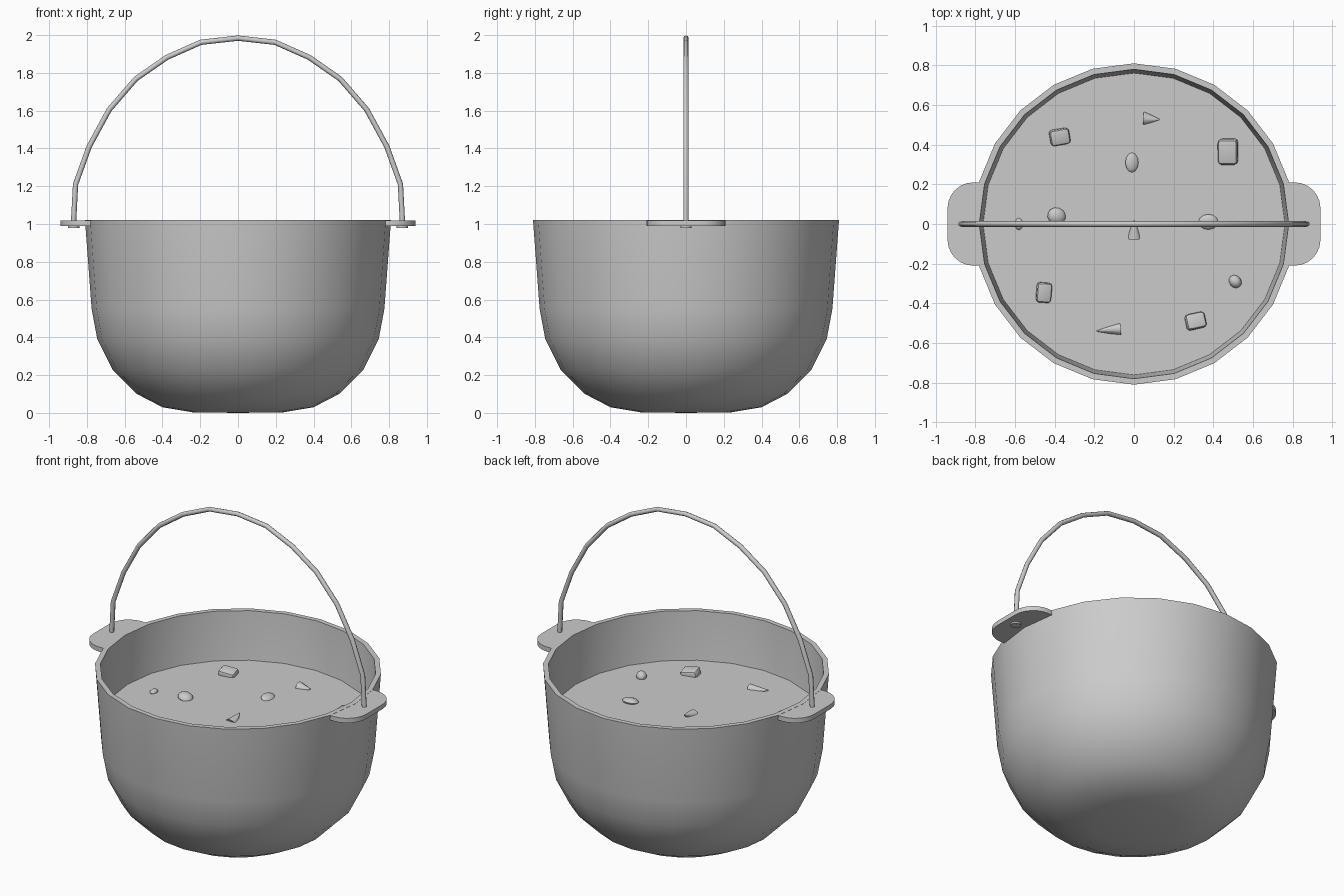
import bpy, bmesh
from math import sin, cos, pi, radians
from mathutils import Matrix, Vector, Euler

if "Cube" in bpy.data.objects:
    bpy.data.objects.remove(bpy.data.objects["Cube"])


def finish(name, bm, angle=35):
    bmesh.ops.recalc_face_normals(bm, faces=bm.faces[:])
    me = bpy.data.meshes.new(name)
    bm.to_mesh(me)
    bm.free()
    ob = bpy.data.objects.new(name, me)
    bpy.context.collection.objects.link(ob)
    bpy.ops.object.select_all(action='DESELECT')
    bpy.context.view_layer.objects.active = ob
    ob.select_set(True)
    bpy.ops.object.shade_smooth_by_angle(angle=radians(angle))
    return ob


def prism(name, pts, z0, z1):
    bm = bmesh.new()
    face = bm.faces.new([bm.verts.new((x, y, z0)) for x, y in pts])
    top = bmesh.ops.extrude_face_region(bm, geom=[face], use_keep_orig=True)
    bmesh.ops.translate(bm, vec=(0, 0, z1 - z0),
                        verts=[v for v in top['geom'] if isinstance(v, bmesh.types.BMVert)])
    return finish(name, bm)


# Pot: outer wall, rim and inner wall turned around z
profile = [(0, 0), (.24, .003), (.40, .03), (.535, .10), (.665, .23), (.745, .39), (.775, .55),
           (.81, 1.02), (.78, 1.02), (.75, .55), (.715, .40), (.64, .25), (.515, .125),
           (.39, .058), (.24, .032), (0, .03)]
bm = bmesh.new()
vs = [bm.verts.new((r, 0, z)) for r, z in profile]
es = [bm.edges.new(p) for p in zip(vs, vs[1:])]
bmesh.ops.spin(bm, geom=vs + es, cent=(0, 0, 0), axis=(0, 0, 1), angle=2 * pi, steps=24)
bmesh.ops.remove_doubles(bm, verts=bm.verts[:], dist=1e-4)
finish("pot", bm)

# Liquid surface
LEVEL = .72
bm = bmesh.new()
bmesh.ops.create_circle(bm, cap_ends=True, segments=24, radius=.763,
                        matrix=Matrix.Translation((0, 0, LEVEL)))
finish("stew_surface", bm)

# Lugs with rivets underneath
corner = [(.81 + .13 * cos(a), .08 + .13 * sin(a)) for a in (i * pi / 12 for i in range(7))]
lug = ([(x, -y) for x, y in reversed(corner)] + corner)
lug = [(.779, -.208)] + lug + [(.779, .208), (.806, 0)]
for side, s in (("right", 1), ("left", -1)):
    prism(side + "_lug", [(s * x, y) for x, y in lug], .99, 1.019)
    prism(side + "_rivet", [(s * .87 + .03 * cos(i * pi / 6), .03 * sin(i * pi / 6))
                            for i in range(12)], .98, .992)

# Bail handle: octagonal tube along an arch
half = [(.872, .985), (.86, 1.21), (.788, 1.41), (.682, 1.605), (.541, 1.768),
        (.377, 1.882), (.196, 1.962)]
path = [Vector((-x, 0, z)) for x, z in half] + [Vector((0, 0, 1.984))]
path += [Vector((x, 0, z)) for x, z in reversed(half)]
bm = bmesh.new()
rings = []
for i, p in enumerate(path):
    t = (path[min(i + 1, len(path) - 1)] - path[max(i - 1, 0)]).normalized()
    n = Vector((-t.z, 0, t.x))
    rings.append([bm.verts.new(p + .014 * (n * cos(a) + Vector((0, 1, 0)) * sin(a)))
                  for a in (k * pi / 4 for k in range(8))])
for a, b in zip(rings, rings[1:]):
    for k in range(8):
        bm.faces.new((a[k], a[k - 1], b[k - 1], b[k]))
bm.faces.new(rings[0])
bm.faces.new(rings[-1])
finish("handle", bm, 50)


# Chunks floating half sunk in the stew
def chunk(kind, x, y, size, rot=(0, 0, 0), dz=0):
    bm = bmesh.new()
    if kind == "cube":
        bmesh.ops.create_cube(bm, size=1)
        bmesh.ops.bevel(bm, geom=bm.edges[:], offset=.18, segments=2, profile=.5,
                        affect='EDGES')
    elif kind == "cone":
        bmesh.ops.create_cone(bm, cap_ends=True, segments=10, radius1=.5, radius2=.03, depth=1)
    else:
        bmesh.ops.create_uvsphere(bm, u_segments=12, v_segments=8, radius=.5)
    m = (Matrix.Translation((x, y, LEVEL + dz)) @ Euler([radians(a) for a in rot]).to_matrix().to_4x4()
         @ Matrix.Diagonal((*size, 1)))
    bmesh.ops.transform(bm, matrix=m, verts=bm.verts[:])
    finish(kind + "_chunk", bm)


for args in [
    ("cube", -.375, .44, (.10, .08, .06), (8, 5, 10)),
    ("cube", .475, .365, (.10, .13, .07), (6, -8, 0)),
    ("cube", .31, -.49, (.10, .08, .06), (-6, 8, 12)),
    ("cube", -.455, -.345, (.075, .10, .06), (5, 8, -4)),
    ("cone", .09, .53, (.07, .07, .08), (0, 80, -4)),
    ("cone", 0, -.025, (.075, .075, .09), (-65, 0, 0)),
    ("cone", -.13, -.535, (.065, .065, .12), (0, -80, 5)),
    ("ball", -.39, .04, (.095, .085, .05), (0, 10, -20), .005),
    ("ball", -.01, .31, (.07, .10, .03), (0, 15, 0), .002),
    ("ball", .375, .01, (.10, .08, .04), (10, 0, 0), .002),
    ("ball", .51, -.29, (.06, .07, .06), (0, 0, 40), .008),
    ("ball", -.58, .0, (.04, .06, .03), (0, 0, 0), .003),
]:
    chunk(*args)
